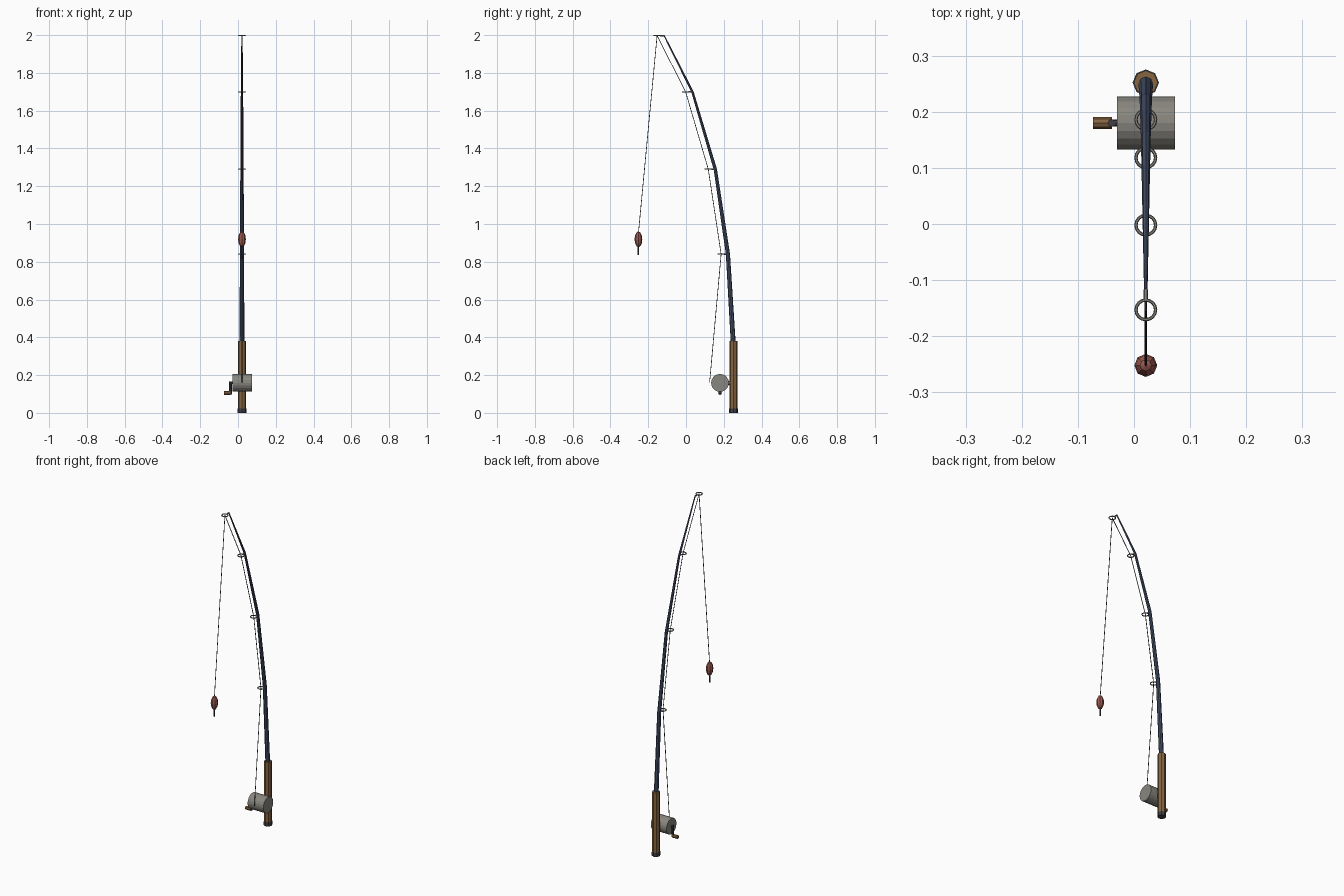
import bpy, bmesh, math
from mathutils import Vector, Matrix

if "Cube" in bpy.data.objects:
    bpy.data.objects.remove(bpy.data.objects["Cube"])

X = 0.021  # rod plane


def material(name, rgb):
    m = bpy.data.materials.new(name)
    m.diffuse_color = (*rgb, 1)
    m.use_nodes = True
    m.node_tree.nodes["Principled BSDF"].inputs["Base Color"].default_value = m.diffuse_color
    return m


navy = material("navy", (0.06, 0.08, 0.14))
cork = material("cork", (0.24, 0.13, 0.055))
metal = material("metal", (0.25, 0.24, 0.21))
dark = material("dark", (0.05, 0.05, 0.06))
red = material("red", (0.32, 0.10, 0.08))


def finish(name, bm, mat):
    bmesh.ops.recalc_face_normals(bm, faces=bm.faces)
    mesh = bpy.data.meshes.new(name)
    bm.to_mesh(mesh)
    bm.free()
    mesh.materials.append(mat)
    ob = bpy.data.objects.new(name, mesh)
    bpy.context.collection.objects.link(ob)
    return ob


def tube(name, path, radii, sides, mat):
    """Sweep a polygon along a path; radii is a number or one per point."""
    pts = [Vector(p) for p in path]
    if not isinstance(radii, (list, tuple)):
        radii = [radii] * len(pts)
    bm = bmesh.new()
    rings = []
    for i, p in enumerate(pts):
        a = (p - pts[max(i - 1, 0)]).normalized()
        b = (pts[min(i + 1, len(pts) - 1)] - p).normalized()
        t = (a + b).normalized()
        u = Vector((1, 0, 0)) if abs(t.x) < 0.9 else Vector((0, 1, 0))
        u = (u - t * u.dot(t)).normalized()
        v = t.cross(u)
        rings.append([bm.verts.new(p + radii[i] * (u * math.cos(k * math.tau / sides)
                                                   + v * math.sin(k * math.tau / sides)))
                      for k in range(sides)])
    for r, s in zip(rings, rings[1:]):
        for k in range(sides):
            n = (k + 1) % sides
            bm.faces.new((r[k], r[n], s[n], s[k]))
    bm.faces.new(rings[0])
    bm.faces.new(rings[-1])
    return finish(name, bm, mat)


# Handle and curved, tapering blank
tube("butt_cap", [(X, 0.252, 0), (X, 0.252, 0.022)], 0.0235, 8, dark)
tube("grip", [(X, 0.252, 0.02), (X, 0.252, 0.38)], 0.0215, 8, cork)
blank = [(0.250, 0.37), (0.222, 0.84), (0.155, 1.29), (0.034, 1.70), (-0.117, 2.0)]
tube("rod_blank", [(X, y, z) for y, z in blank], [0.013, 0.011, 0.0088, 0.0063, 0.0032], 8, navy)

# Line guides: a flat ring on a short stub at each bend
guides = [(0.186, 0.84), (0.118, 1.29), (-0.002, 1.70), (-0.153, 1.997)]
for i, ((gy, gz), (ry, rz)) in enumerate(zip(guides, blank[1:])):
    bpy.ops.mesh.primitive_torus_add(location=(X, gy, gz), major_radius=0.0175, minor_radius=0.003,
                                     major_segments=16, minor_segments=6)
    ring = bpy.context.object
    ring.name = f"guide_ring_{i + 1}"
    ring.data.materials.append(metal)
    bpy.ops.object.shade_flat()
    tube(f"guide_stub_{i + 1}", [(X, ry, gz), (X, gy + 0.016, gz)], 0.004, 6, metal)

# Reel with foot, crank and knob
tube("reel_drum", [(-0.030, 0.18, 0.159), (0.073, 0.18, 0.159)], 0.047, 20, metal)
tube("reel_foot", [(X, 0.2, 0.159), (X, 0.245, 0.159)], 0.011, 8, metal)
tube("crank_axle", [(-0.044, 0.18, 0.159), (-0.028, 0.18, 0.159)], 0.006, 8, dark)
tube("crank_arm", [(-0.040, 0.18, 0.165), (-0.040, 0.18, 0.098)], 0.007, 8, dark)
tube("crank_knob", [(-0.073, 0.18, 0.105), (-0.039, 0.18, 0.105)], 0.0105, 8, cork)

# Fishing line through the guides to the float
line = [(0.125, 0.16)] + guides + [(-0.252, 0.95)]
for i, (a, b) in enumerate(zip(line, line[1:])):
    tube(f"fishing_line_{i + 1}", [(X, *a), (X, *b)], 0.002, 6, dark)

# Float and hook shank
bm = bmesh.new()
bmesh.ops.create_uvsphere(bm, u_segments=8, v_segments=6, radius=1,
                          matrix=Matrix.Translation((X, -0.252, 0.919))
                          @ Matrix.Diagonal((0.0205, 0.0205, 0.042, 1)))
finish("float", bm, red)
tube("hook_shank", [(X, -0.252, 0.885), (X, -0.252, 0.837)], 0.004, 6, dark)
